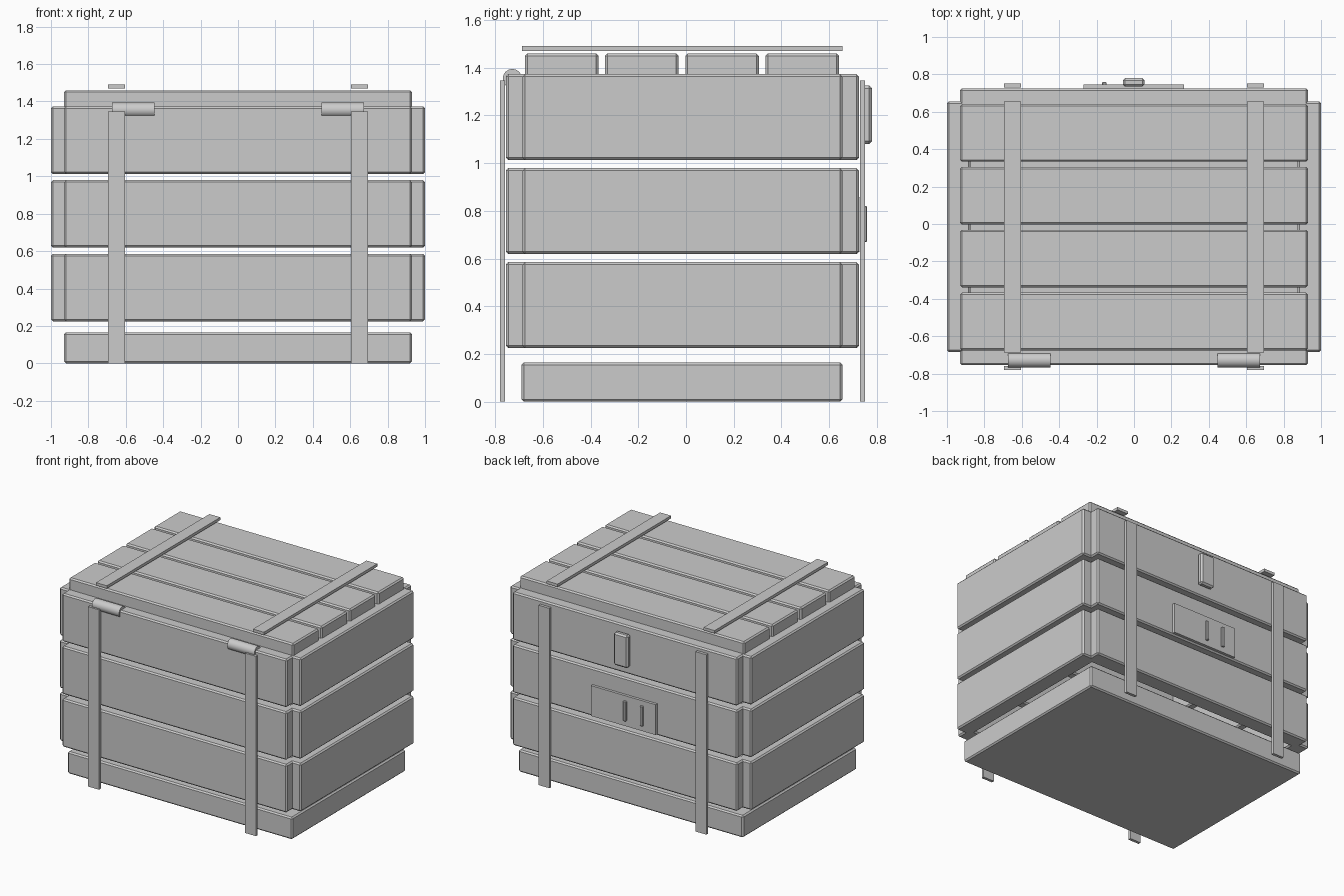
import bpy
from math import pi

if "Cube" in bpy.data.objects:
    bpy.data.objects.remove(bpy.data.objects["Cube"])


def box(name, x, y, z, bevel=0.0):
    """Box from (min, max) ranges, with an optional chamfer."""
    bpy.ops.mesh.primitive_cube_add(size=1)
    ob = bpy.context.object
    ob.name = name
    ob.location = [(r[0] + r[1]) / 2 for r in (x, y, z)]
    ob.scale = [r[1] - r[0] for r in (x, y, z)]
    bpy.ops.object.transform_apply(location=False, rotation=False, scale=True)
    if bevel:
        mod = ob.modifiers.new("chamfer", 'BEVEL')
        mod.width = bevel
        mod.segments = 1
    return ob


B = 0.01

# base slab
box("base", (-0.93, 0.93), (-0.69, 0.655), (0.0, 0.165), B)

# three rows of wall planks, open gaps between them, hollow inside
for i in range(3):
    z = (0.225 + 0.394 * i, 0.585 + 0.394 * i)
    box("front_plank", (-0.93, 0.93), (-0.755, -0.63), z, B)
    box("back_plank", (-0.93, 0.93), (0.6, 0.725), z, B)
    for s in (-1, 1):
        x = sorted((s * 0.875, s * 1.0))
        box("side_plank", x, (-0.685, 0.655), z, B)

# lid boards
for i in range(4):
    y0 = -0.675 + 0.336 * i
    box("lid_board", (-0.93, 0.93), (y0, y0 + 0.308), (1.36, 1.46), B)

# metal straps on front, back and lid, with hinge barrels at the front
for s in (-1, 1):
    x = sorted((s * 0.605, s * 0.695))
    box("front_strap", x, (-0.78, -0.759), (0.0, 1.346))
    box("back_strap", x, (0.73, 0.751), (0.0, 1.346))
    box("lid_strap", x, (-0.687, 0.655), (1.47, 1.491))
    bpy.ops.mesh.primitive_cylinder_add(
        vertices=16, radius=0.04, depth=0.225,
        location=(s * 0.56, -0.728, 1.355), rotation=(0, pi / 2, 0))
    bpy.context.object.name = "hinge_barrel"
    bpy.ops.object.shade_smooth_by_angle()

# latch and plate with two bars on the back
box("latch", (-0.06, 0.057), (0.735, 0.78), (1.08, 1.325), 0.012)
box("latch_plate", (-0.27, 0.266), (0.725, 0.745), (0.63, 0.857))
for x in (-0.158, -0.02):
    box("plate_bar", (x - 0.012, x + 0.012), (0.74, 0.759), (0.67, 0.82), 0.004)
